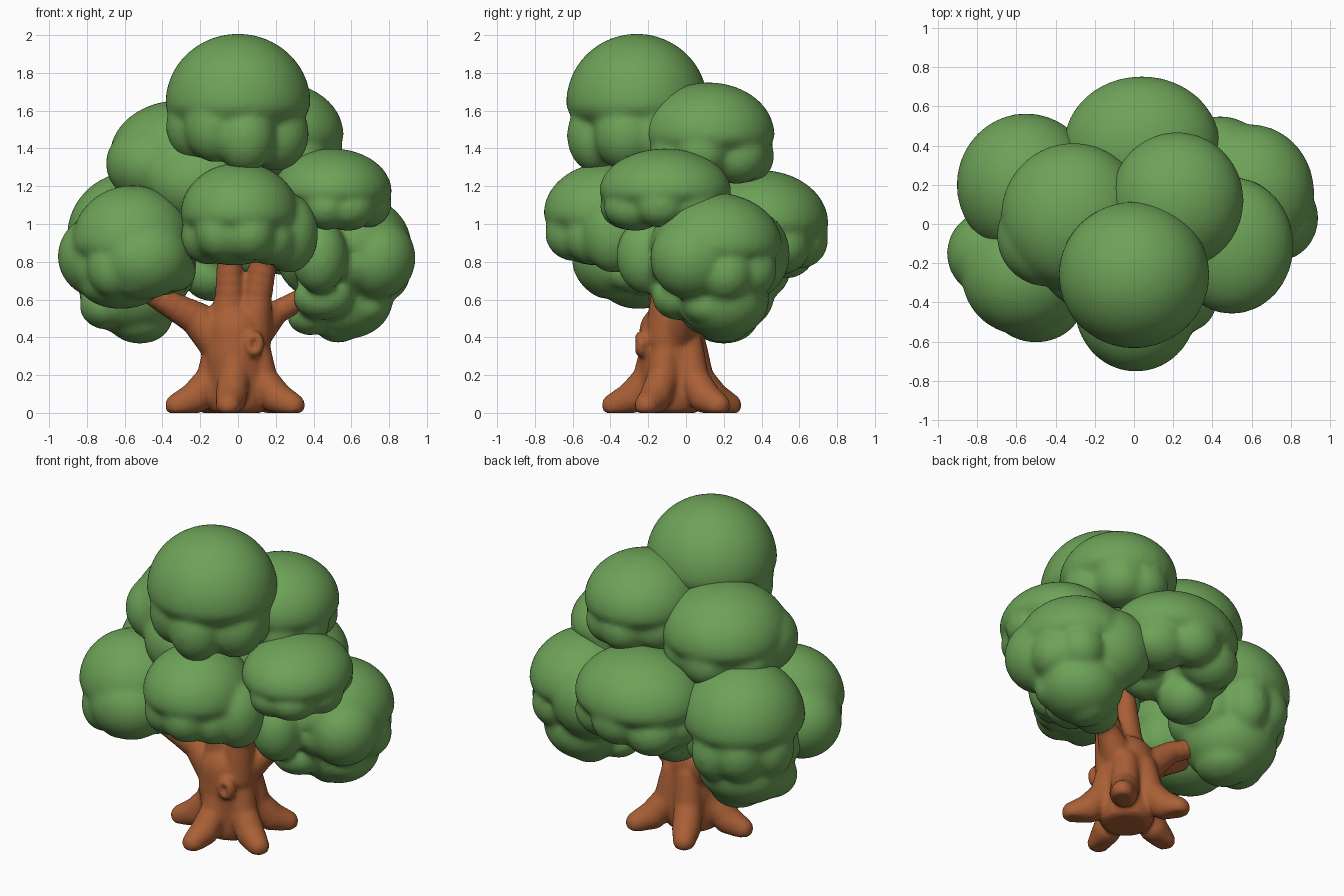
import bpy, bmesh, math, random
from mathutils import Vector

random.seed(4)

def material(name, rgb):
    m = bpy.data.materials.new(name)
    m.diffuse_color = (*rgb, 1)
    return m

LEAF = material("leaf green", (0.155, 0.365, 0.098))
BARK = material("bark brown", (0.40, 0.115, 0.037))

def ball(bm, c, r, bottom=1.0):
    """Ellipsoid; 'bottom' scales the lower half."""
    new = bmesh.ops.create_icosphere(bm, subdivisions=4 if max(r) > 0.2 else 3, radius=1)["verts"]
    for v in new:
        z = v.co.z * (bottom if v.co.z < 0 else 1)
        v.co = Vector((c[0] + v.co.x * r[0], c[1] + v.co.y * r[1], c[2] + z * r[2]))

def finish(name, bm, mat, voxel, smooth):
    """Fuse overlapping balls into one soft skin."""
    me = bpy.data.meshes.new(name)
    bm.to_mesh(me)
    bm.free()
    me.materials.append(mat)
    ob = bpy.data.objects.new(name, me)
    bpy.context.collection.objects.link(ob)
    rm = ob.modifiers.new("fuse", 'REMESH')
    rm.mode = 'VOXEL'
    rm.voxel_size = voxel
    rm.use_smooth_shade = True
    sm = ob.modifiers.new("soften", 'SMOOTH')
    sm.factor = 0.5
    sm.iterations = smooth

# --- Foliage: a dome with a ring of lobes under its rim, plus extra lobes ---
def clump(name, c, r, extra=(), n=7, drop=0.4):
    bm = bmesh.new()
    ball(bm, c, r, 0.5)
    start = random.random() * 6
    for i in range(n):
        a = start + math.tau * i / n + random.uniform(-0.15, 0.15)
        s = random.uniform(0.40, 0.48)
        d = 1.0 - s
        ball(bm, (c[0] + math.cos(a) * d * r[0], c[1] + math.sin(a) * d * r[1],
                  c[2] - random.uniform(drop - 0.12, drop + 0.08) * r[2]),
             (s * r[0], s * r[1], 0.54 * r[2]))
    for ec, er in extra:
        ball(bm, ec, er)
    finish(name, bm, LEAF, 0.018, 10)

clump("crown_top", (0, -0.26, 1.64), (0.385, 0.375, 0.368))
clump("crown_upper_right", (0.22, 0.12, 1.47), (0.34, 0.35, 0.28))
clump("crown_upper_left", (-0.31, 0.04, 1.36), (0.37, 0.375, 0.295),
      [((-0.2, -0.2, 1.22), (0.28, 0.24, 0.23)),
       ((-0.44, -0.06, 1.32), (0.26, 0.26, 0.22))])
clump("crown_front", (0.01, -0.42, 1.05), (0.315, 0.335, 0.275),
      [((0.27, -0.38, 0.95), (0.155, 0.17, 0.21)),
       ((-0.02, -0.47, 0.93), (0.24, 0.23, 0.15))])
clump("crown_right", (0.5, -0.11, 1.17), (0.315, 0.35, 0.23))
clump("crown_low_right", (0.59, 0.16, 0.88), (0.33, 0.35, 0.285),
      [((0.44, 0.33, 0.84), (0.24, 0.22, 0.24)),
       ((0.73, 0.03, 0.82), (0.21, 0.22, 0.22)),
       ((0.57, 0.2, 0.6), (0.25, 0.24, 0.21)),
       ((0.38, 0.12, 0.51), (0.12, 0.14, 0.1)),
       ((0.53, 0.2, 0.48), (0.13, 0.15, 0.11)),
       ((0.68, 0.13, 0.57), (0.13, 0.15, 0.11)),
       ((0.45, -0.04, 0.61), (0.16, 0.14, 0.12)),
       ((0.43, -0.21, 0.83), (0.15, 0.16, 0.2))])
clump("crown_back", (0.04, 0.4, 1.0), (0.4, 0.355, 0.285),
      [((-0.14, 0.3, 0.74), (0.16, 0.17, 0.15))])
clump("crown_low_left", (-0.55, 0.2, 0.94), (0.355, 0.365, 0.34),
      [((-0.56, 0.2, 0.63), (0.28, 0.27, 0.22)),
       ((-0.52, 0.2, 0.49), (0.17, 0.18, 0.125)),
       ((-0.7, 0.12, 0.57), (0.14, 0.16, 0.13))])
clump("crown_front_left", (-0.56, -0.26, 0.9), (0.32, 0.31, 0.305),
      [((-0.71, -0.15, 0.83), (0.245, 0.23, 0.23)),
       ((-0.5, -0.38, 0.82), (0.25, 0.225, 0.22)),
       ((-0.33, -0.3, 0.75), (0.11, 0.13, 0.11)),
       ((-0.62, -0.25, 0.68), (0.22, 0.2, 0.13))])

# --- Trunk: chains of balls for the stem, branches and roots ---
bm = bmesh.new()

def limb(points, steps=7):
    for (p, a), (q, b) in zip(points, points[1:]):
        p, q = Vector(p), Vector(q)
        for i in range(steps + 1):
            t = i / steps
            r = a + (b - a) * t
            ball(bm, p.lerp(q, t), (r, r, r))

limb([((0, -0.07, 0.1), 0.17), ((-0.01, -0.08, 0.3), 0.175), ((-0.01, -0.08, 0.42), 0.17)])
limb([((-0.05, -0.08, 0.4), 0.13), ((-0.04, -0.1, 0.6), 0.085), ((-0.05, -0.14, 0.95), 0.055)])
limb([((0.06, -0.1, 0.4), 0.12), ((0.1, -0.11, 0.6), 0.08), ((0.16, -0.14, 0.95), 0.07)])
limb([((-0.08, -0.08, 0.36), 0.12), ((-0.22, -0.08, 0.5), 0.09), ((-0.52, -0.16, 0.66), 0.05)])
limb([((-0.08, -0.02, 0.38), 0.1), ((-0.24, 0.04, 0.53), 0.065), ((-0.5, 0.14, 0.64), 0.05)])
limb([((0.06, -0.06, 0.4), 0.11), ((0.2, 0.0, 0.53), 0.065), ((0.48, 0.1, 0.68), 0.05)])

# five spreading roots
for deg in (45, 117, 189, 261, 333):
    a = math.radians(deg)
    x, y = math.cos(a), math.sin(a)
    limb([((x * t, -0.06 + y * t, z), r) for t, z, r in
          ((0.1, 0.36, 0.08), (0.14, 0.18, 0.085), (0.23, 0.08, 0.085), (0.325, 0.04, 0.065))])

# knot on the front: a ring of small balls round a shallow hollow
for i in range(12):
    a = math.tau * i / 12
    ball(bm, (0.085 + 0.032 * math.cos(a), -0.235, 0.365 + 0.045 * math.sin(a)), (0.026, 0.035, 0.026))

# flat ground contact
for v in bm.verts:
    v.co.z = max(v.co.z, 0.0)
finish("trunk", bm, BARK, 0.014, 4)
